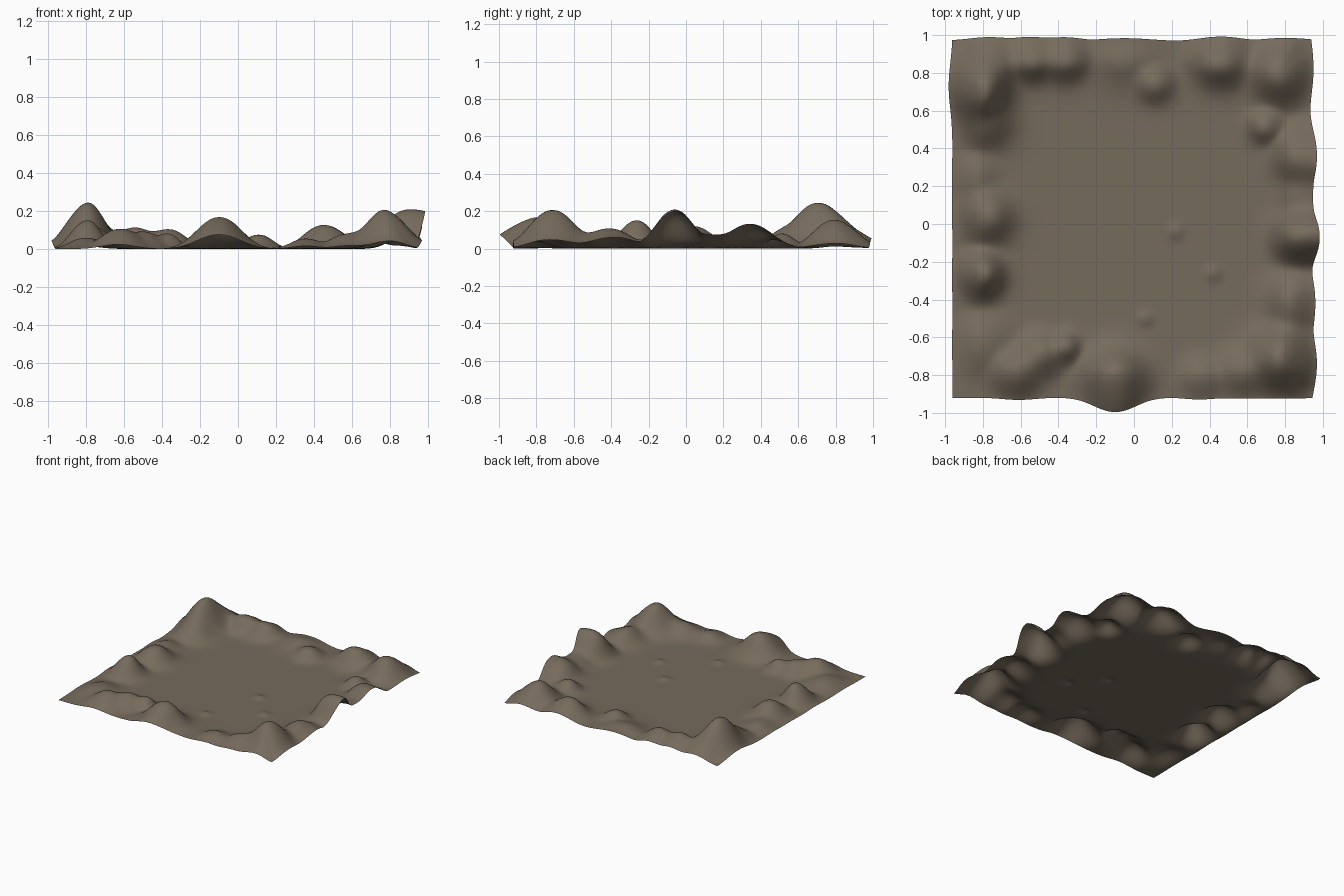
import bpy, bmesh, math

X0, X1, Y0, Y1 = -0.96, 0.93, -0.92, 0.97

# hills on the rim: x, y, height, radius
HILLS = [
    # north
    (-0.85, 0.73, 0.255, 0.17), (-0.80, 0.56, 0.11, 0.15), (-0.76, 0.88, 0.13, 0.15),
    (-0.55, 0.90, 0.13, 0.13), (-0.37, 0.90, 0.12, 0.13),
    (-0.05, 0.93, 0.07, 0.18), (0.11, 0.75, 0.075, 0.10),
    (0.46, 0.89, 0.14, 0.15), (0.80, 0.82, 0.16, 0.17),
    # east
    (0.70, 0.52, 0.08, 0.09), (0.93, 0.36, 0.175, 0.16),
    (0.91, -0.07, 0.245, 0.14), (0.91, 0.14, 0.08, 0.13),
    (0.90, -0.42, 0.14, 0.17), (0.83, -0.74, 0.22, 0.19),
    # south
    (0.36, -0.83, 0.06, 0.11), (0.58, -0.80, 0.08, 0.13),
    (-0.10, -0.84, 0.185, 0.16), (-0.63, -0.80, 0.11, 0.13),
    (-0.50, -0.70, 0.09, 0.11), (-0.37, -0.66, 0.08, 0.08),
    (-0.82, -0.64, 0.06, 0.15),
    # west
    (-0.82, -0.27, 0.155, 0.12), (-0.79, 0.04, 0.12, 0.14),
    (-0.86, 0.25, 0.06, 0.13),
]
# small lumps on the floor
HILLS += [(x, y, 0.015, 0.04) for x, y in ((0.22, -0.04), (0.42, -0.26), (0.06, -0.5))]


def near(d, width, power=2):
    return math.exp(-abs(d / width) ** power)


def terrain(x, y):
    # blend round-topped hills
    z = sum((h * near(math.hypot(x - a, y - b), r, 2.3)) ** 2.2 for a, b, h, r in HILLS) ** (1 / 2.2)
    west, east, south, north = (near(d, 0.08) for d in (x - X0, X1 - x, y - Y0, Y1 - y))
    # hills swell over the border, and lean inward elsewhere
    lean = 0.15 * z * (1 - max(west, east, south, north))
    dx = z * (0.22 * east - 0.12 * west) - lean * x
    dy = z * (0.2 * north - 0.5 * south * near(x + 0.1, 0.6)) - lean * y
    # the rim drops towards the border, except in the middle of the east side
    east_drop = 0.75 - 0.65 * near(y - 0.1, 0.45)
    z *= (1 - 0.75 * west) * (1 - east_drop * east) * (1 - 0.5 * south) * (1 - 0.5 * north)
    return x + dx, y + dy, z


# ground sheet with a hilly rim
bm = bmesh.new()
bmesh.ops.create_grid(bm, x_segments=120, y_segments=120, size=1.0)
for v in bm.verts:
    v.co = terrain(X0 + (v.co.x + 1) / 2 * (X1 - X0), Y0 + (v.co.y + 1) / 2 * (Y1 - Y0))
for f in bm.faces:
    f.smooth = True
mesh = bpy.data.meshes.new("terrain")
bm.to_mesh(mesh)
bm.free()

earth = bpy.data.materials.new("brown earth")
earth.diffuse_color = (0.18, 0.145, 0.107, 1)
mesh.materials.append(earth)
obj = bpy.data.objects.new("terrain", mesh)
bpy.context.collection.objects.link(obj)
